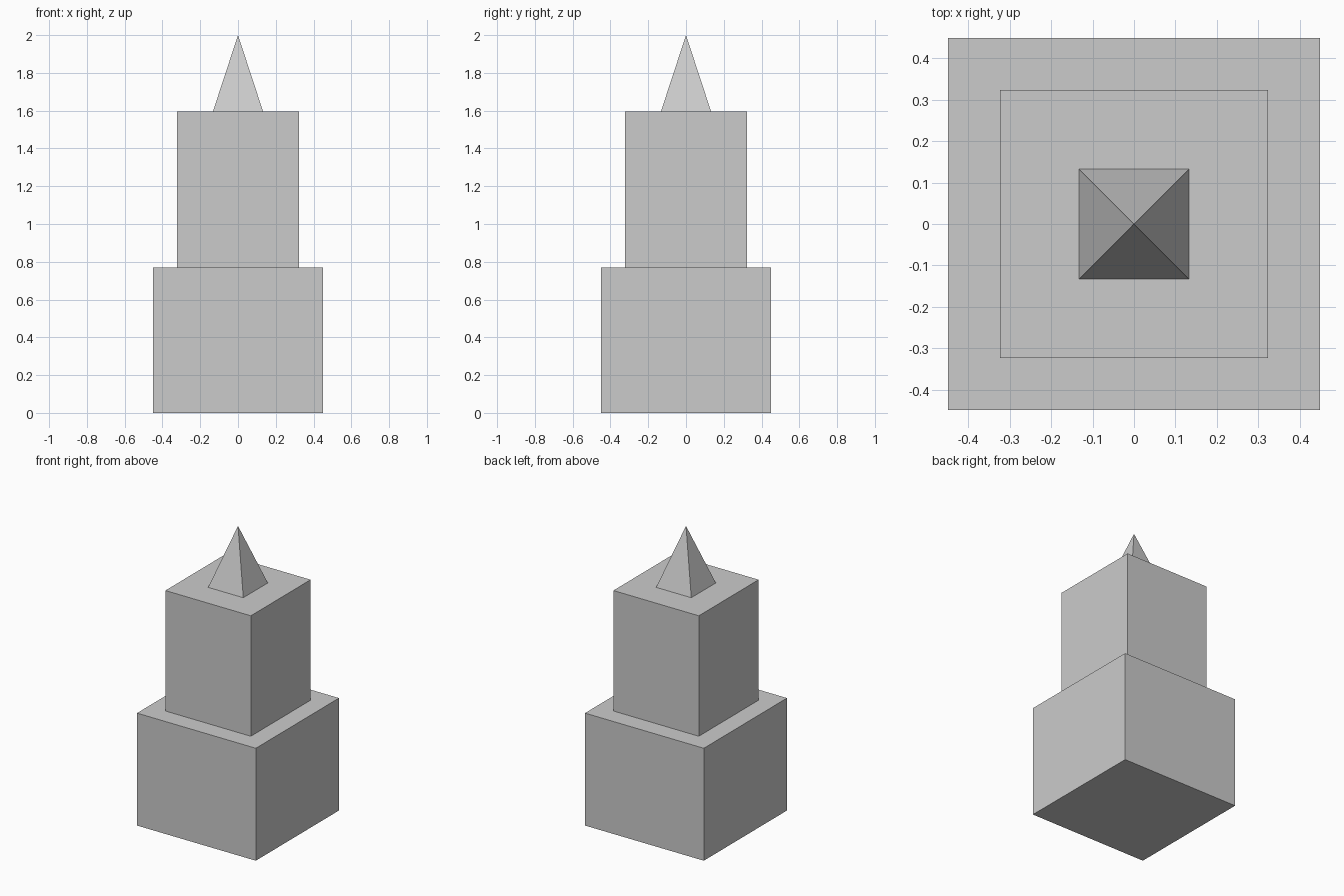
import bpy
import math

cube = bpy.data.objects.get("Cube")
if cube:
    bpy.data.objects.remove(cube, do_unlink=True)

# Single stone colour
GREY = (0.6, 0.6, 0.6, 1.0)
stone = bpy.data.materials.new("grey_stone")
stone.use_nodes = True
stone.diffuse_color = GREY
stone.node_tree.nodes["Principled BSDF"].inputs["Base Color"].default_value = GREY

BASE_TOP, TOWER_TOP, TIP = 0.77, 1.595, 2.0


def finish(name):
    obj = bpy.context.object
    obj.name = obj.data.name = name
    bpy.ops.object.transform_apply(location=False, rotation=True, scale=True)
    obj.data.materials.append(stone)


def block(name, width, bottom, top):
    bpy.ops.mesh.primitive_cube_add(size=1, location=(0, 0, (bottom + top) / 2))
    bpy.context.object.scale = (width, width, top - bottom)
    finish(name)


# Stacked square blocks
block("base_block", 0.9, 0, BASE_TOP)
block("tower_block", 0.647, BASE_TOP, TOWER_TOP)

# Four-sided spire, turned so its sides line up with the blocks
bpy.ops.mesh.primitive_cone_add(
    vertices=4, radius1=0.133 * math.sqrt(2), radius2=0, depth=TIP - TOWER_TOP,
    location=(0, 0, (TOWER_TOP + TIP) / 2), rotation=(0, 0, math.pi / 4))
finish("spire")
